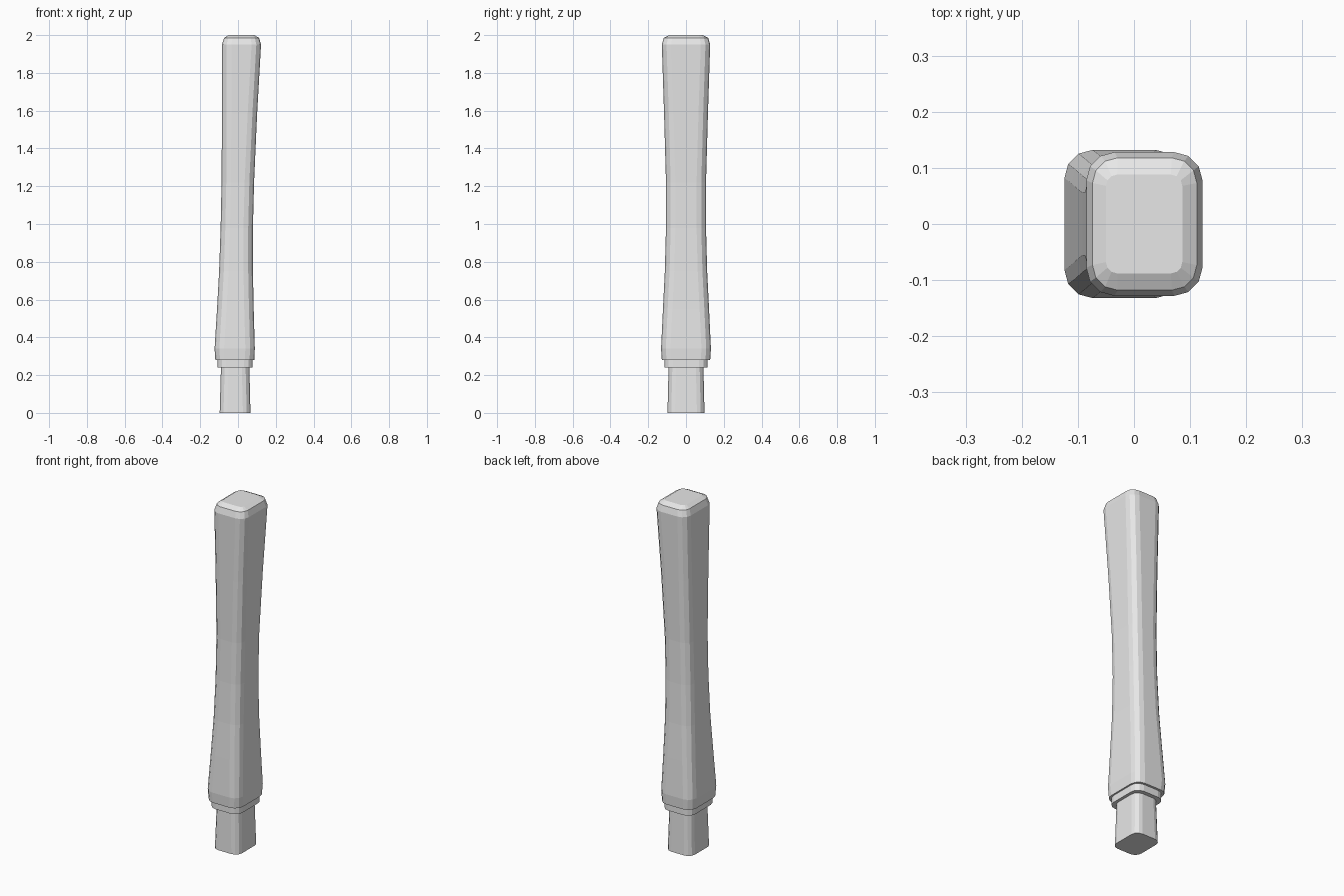
import bpy, bmesh
from math import cos, sin, pi

cube = bpy.data.objects.get("Cube")
if cube:
    bpy.data.objects.remove(cube, do_unlink=True)

grey = bpy.data.materials.new("plain grey")
grey.use_nodes = True
grey.diffuse_color = (0.8, 0.8, 0.8, 1)
grey.node_tree.nodes["Principled BSDF"].inputs["Base Color"].default_value = (0.8, 0.8, 0.8, 1)


def rounded_ring(bm, z, x0, x1, half_y, r):
    """One rounded rectangle, three facets to each corner."""
    cx, half_x = (x0 + x1) / 2, (x1 - x0) / 2
    ring = []
    for corner, (sx, sy) in enumerate(((1, 1), (-1, 1), (-1, -1), (1, -1))):
        for step in range(4):
            a = (corner + step / 3) * pi / 2
            ring.append(bm.verts.new((cx + sx * (half_x - r) + r * cos(a),
                                      sy * (half_y - r) + r * sin(a), z)))
    return ring


def loft(name, sections):
    bm = bmesh.new()
    rings = [rounded_ring(bm, *s) for s in sections]
    n = len(rings[0])
    for low, high in zip(rings, rings[1:]):
        for i in range(n):
            j = (i + 1) % n
            bm.faces.new((low[i], low[j], high[j], high[i]))
    bm.faces.new(rings[0][::-1])
    bm.faces.new(rings[-1])
    mesh = bpy.data.meshes.new(name)
    bm.to_mesh(mesh)
    bm.free()
    mesh.materials.append(grey)
    obj = bpy.data.objects.new(name, mesh)
    bpy.context.collection.objects.link(obj)


# sections: height, min x, max x, half depth, corner radius
loft("tang", [(0, -0.097, 0.066, 0.098, 0.04),
              (0.25, -0.09, 0.06, 0.092, 0.04)])
loft("collar", [(0.24, -0.108, 0.077, 0.115, 0.045),
                (0.29, -0.108, 0.077, 0.115, 0.045)])
loft("grip", [(0.28, -0.12, 0.086, 0.128, 0.05),
              (0.34, -0.124, 0.089, 0.132, 0.05),
              (0.55, -0.111, 0.083, 0.122, 0.05),
              (0.75, -0.1, 0.079, 0.112, 0.05),
              (0.98, -0.092, 0.079, 0.106, 0.05),
              (1.22, -0.087, 0.085, 0.106, 0.05),
              (1.58, -0.085, 0.101, 0.116, 0.05),
              (1.95, -0.085, 0.122, 0.128, 0.05),
              (1.985, -0.074, 0.112, 0.118, 0.045),
              (2.0, -0.05, 0.086, 0.088, 0.02)])
